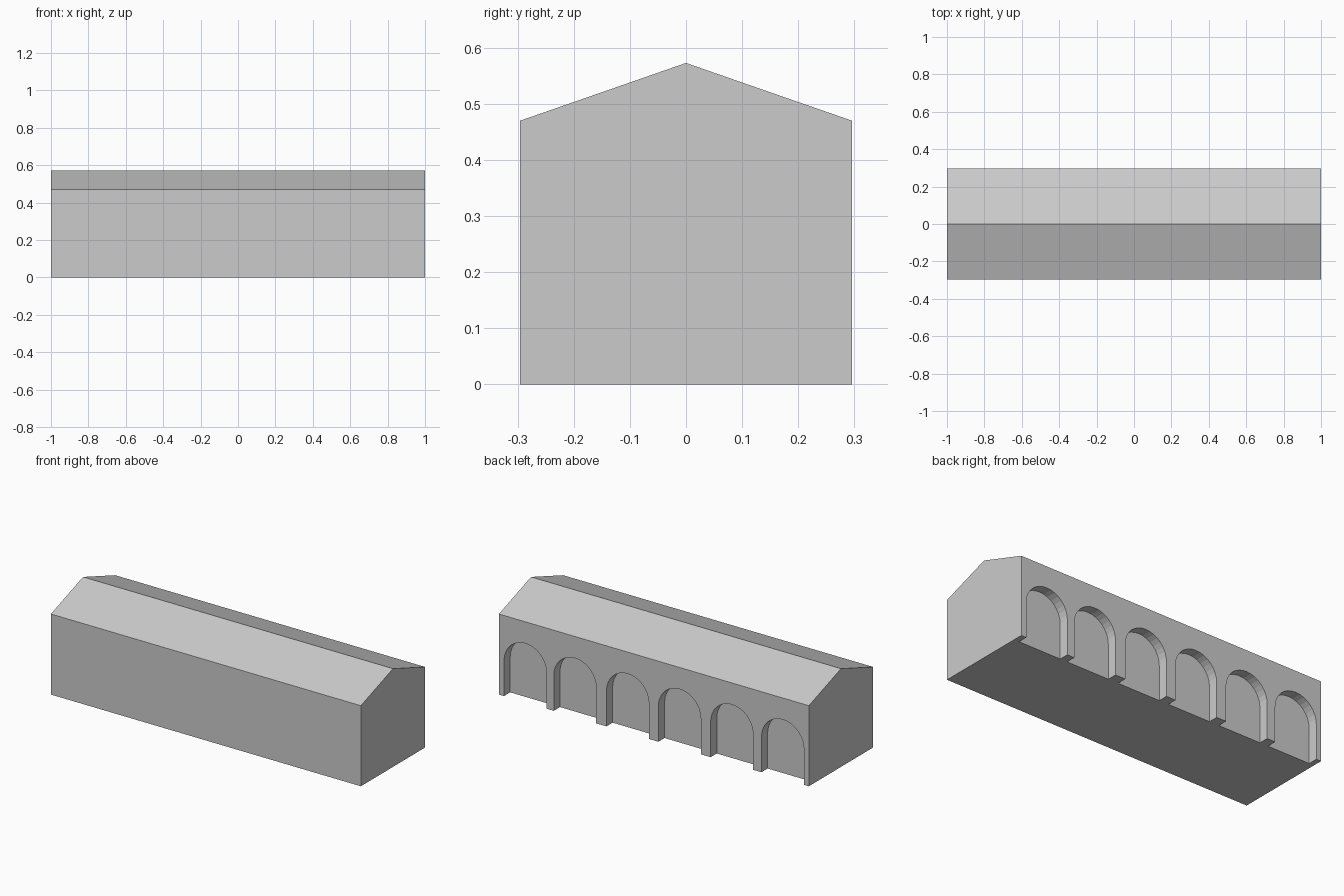
import bpy, bmesh, math

if "Cube" in bpy.data.objects:
    bpy.data.objects.remove(bpy.data.objects["Cube"])

HALF_LEN, HALF_DEPTH = 1.0, 0.296
EAVE, RIDGE = 0.47, 0.573
ARCH_X = (-0.831, -0.503, -0.166, 0.169, 0.509, 0.83)
ARCH_R, SPRING, RECESS = 0.137, 0.207, 0.057
ARCH_SEGMENTS = 16

grey = bpy.data.materials.new("plain grey")
grey.diffuse_color = (0.6, 0.6, 0.6, 1.0)
grey.use_nodes = True
grey.node_tree.nodes["Principled BSDF"].inputs["Base Color"].default_value = grey.diffuse_color


def add_prism(bm, profile, offset):
    """Extrude a closed profile by an offset."""
    face = bm.faces.new([bm.verts.new(p) for p in profile])
    new = bmesh.ops.extrude_face_region(bm, geom=[face])["geom"]
    verts = [g for g in new if isinstance(g, bmesh.types.BMVert)]
    bmesh.ops.translate(bm, verts=verts, vec=offset)


def finish(bm, name):
    bmesh.ops.recalc_face_normals(bm, faces=bm.faces[:])
    mesh = bpy.data.meshes.new(name)
    bm.to_mesh(mesh)
    bm.free()
    mesh.materials.append(grey)
    obj = bpy.data.objects.new(name, mesh)
    bpy.context.collection.objects.link(obj)
    return obj


# Gabled hall: end profile extruded along x
bm = bmesh.new()
gable = [(-HALF_DEPTH, 0), (HALF_DEPTH, 0), (HALF_DEPTH, EAVE),
         (0, RIDGE), (-HALF_DEPTH, EAVE)]
add_prism(bm, [(-HALF_LEN, y, z) for y, z in gable], (2 * HALF_LEN, 0, 0))
hall = finish(bm, "gabled_hall")

# Arched recesses, open at the ground, along the back wall
bm = bmesh.new()
y0 = HALF_DEPTH - RECESS
for cx in ARCH_X:
    outline = [(cx - ARCH_R, y0, -0.1), (cx + ARCH_R, y0, -0.1)]
    for i in range(ARCH_SEGMENTS + 1):
        a = math.pi * i / ARCH_SEGMENTS
        outline.append((cx + ARCH_R * math.cos(a), y0,
                        SPRING + ARCH_R * math.sin(a)))
    add_prism(bm, outline, (0, RECESS + 0.1, 0))
cutter = finish(bm, "arch_cutter")
cutter.hide_render = True
cutter.display_type = 'WIRE'

cut = hall.modifiers.new("arches", 'BOOLEAN')
cut.operation = 'DIFFERENCE'
cut.solver = 'EXACT'
cut.object = cutter
